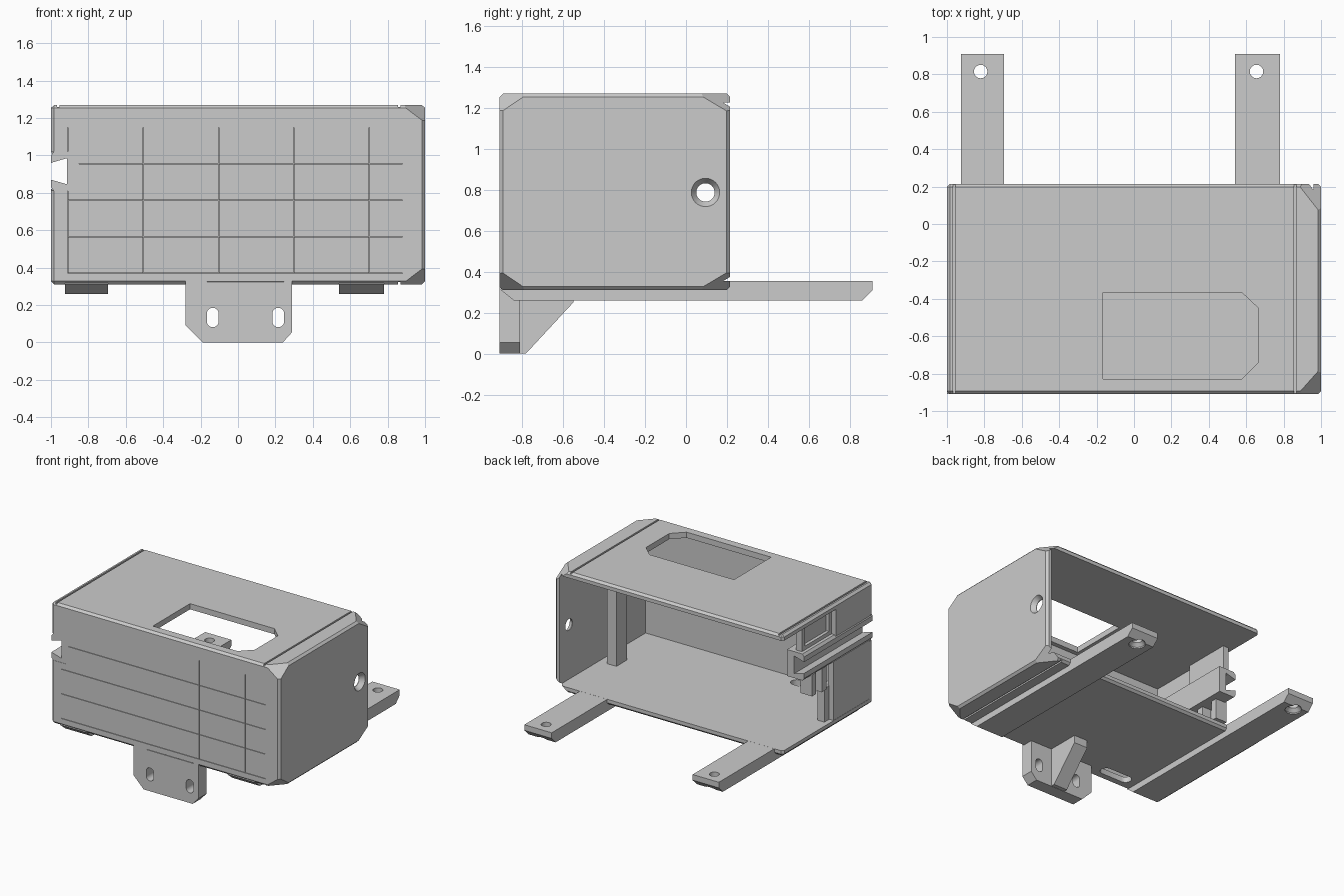
import bpy, bmesh, math
from mathutils import Vector

if "Cube" in bpy.data.objects:
    bpy.data.objects.remove(bpy.data.objects["Cube"], do_unlink=True)

grey = bpy.data.materials.new("plain grey")
grey.use_nodes = True
grey.diffuse_color = (0.6, 0.6, 0.6, 1)
grey.node_tree.nodes["Principled BSDF"].inputs["Base Color"].default_value = (0.6, 0.6, 0.6, 1)


def finish(name, bm):
    bmesh.ops.recalc_face_normals(bm, faces=bm.faces)
    mesh = bpy.data.meshes.new(name)
    bm.to_mesh(mesh)
    bm.free()
    mesh.materials.append(grey)
    obj = bpy.data.objects.new(name, mesh)
    bpy.context.collection.objects.link(obj)
    return obj


def place(axis, u, v, a):
    return {"x": (a, u, v), "y": (u, a, v), "z": (u, v, a)}[axis]


def loft(name, axis, rings):
    """Joins matching 2D outlines, given as (position, outline), along an axis."""
    bm = bmesh.new()
    loops = [[bm.verts.new(place(axis, u, v, a)) for u, v in pts] for a, pts in rings]
    n = len(loops[0])
    for low, high in zip(loops, loops[1:]):
        for i in range(n):
            j = (i + 1) % n
            bm.faces.new((low[i], low[j], high[j], high[i]))
    bm.faces.new(loops[0])
    bm.faces.new(loops[-1])
    return finish(name, bm)


def prism(name, axis, pts, a, b):
    return loft(name, axis, [(a, pts), (b, pts)])


def box(name, x0, x1, y0, y1, z0, z1):
    return prism(name, "z", [(x0, y0), (x1, y0), (x1, y1), (x0, y1)], z0, z1)


def circle(u, v, r, n=32):
    return [(u + r * math.cos(t * math.tau / n), v + r * math.sin(t * math.tau / n))
            for t in range(n)]


def slot(u, v, r, du, dv):
    """Round-ended outline, stretched by du or dv to each side."""
    pts = []
    for i in range(32):
        t = (i + 0.5) * math.tau / 32
        c, s = math.cos(t), math.sin(t)
        pts.append((u + r * c + math.copysign(du, c), v + r * s + math.copysign(dv, s)))
    return pts


def cut(obj, cutter):
    mod = obj.modifiers.new("cut", "BOOLEAN")
    mod.operation = "DIFFERENCE"
    mod.solver = "EXACT"
    mod.object = cutter
    bpy.context.view_layer.objects.active = obj
    bpy.ops.object.modifier_apply(modifier=mod.name)
    bpy.data.objects.remove(cutter, do_unlink=True)


# Housing: bevelled block with its corners at the closed end sliced off
X, Y0, Y1, Z0, Z1 = 1.0, -0.91, 0.215, 0.31, 1.27
housing = box("housing", -X, X, Y0, Y1, Z0, Z1)
bm = bmesh.new()
bm.from_mesh(housing.data)
bmesh.ops.bevel(bm, geom=list(bm.edges), offset=0.017, segments=1, affect="EDGES")
for y, dy in ((Y0, 0.14), (Y1, -0.16)):
    for z, dz in ((Z0, 0.095), (Z1, -0.095)):
        normal = Vector((1 / 0.125, -1 / dy, -1 / dz))
        r = bmesh.ops.bisect_plane(bm, geom=bm.verts[:] + bm.edges[:] + bm.faces[:],
                                   plane_co=(X - 0.125, y, z), plane_no=normal,
                                   clear_outer=True)
        rim = [e for e in r["geom_cut"] if isinstance(e, bmesh.types.BMEdge)]
        bmesh.ops.holes_fill(bm, edges=rim, sides=0)
bmesh.ops.recalc_face_normals(bm, faces=bm.faces)
bm.to_mesh(housing.data)
bm.free()

# Hollow interior, open at the back and one end
cut(housing, box("cavity", -1.2, 0.96, -0.865, 0.4, 0.355, 1.225))

# Window in the top
window = [(-0.165, -0.83), (0.575, -0.83), (0.665, -0.74), (0.665, -0.45),
          (0.575, -0.365), (-0.165, -0.365)]
cut(housing, prism("window_cutter", "z", window, 1.1, 1.4))

# Seams across top and bottom
for x, z in ((0.862, Z1), (0.862, Z0), (-0.962, Z1)):
    cut(housing, box("seam", x - 0.007, x + 0.007, -1, 0.4, z - 0.012, z + 0.012))

# Countersunk hole in the end wall
cut(housing, loft("wall_hole", "x", [(0.9, circle(0.095, 0.787, 0.045)),
                                     (0.965, circle(0.095, 0.787, 0.045)),
                                     (1.001, circle(0.095, 0.787, 0.07)),
                                     (1.05, circle(0.095, 0.787, 0.07))]))

# Floor slot and room for the rail
cut(housing, prism("floor_slot", "z", slot(-0.5, -0.8, 0.045, 0.09, 0), 0.2, 0.4))
cut(housing, box("rail_gap", -1.2, -0.851, -1, -0.8, 0.811, 1.019))

# Fine grid of slits on the front
for i in range(5):
    x = -0.91 + 0.403 * i
    cut(housing, box("slit", x - 0.0015, x + 0.0015, -1, -0.885, 0.37, 1.15))
for i in range(4):
    z = 0.37 + 0.195 * i
    cut(housing, box("slit", -0.91, 0.88, -1, -0.885, z - 0.0015, z + 0.0015))

# Dovetail rail at the open end
rail = [(-1, 0.87), (-0.913, 0.845), (-0.913, 0.985), (-1, 0.96), (-1, 1.0),
        (-0.985, 1.02), (-0.85, 1.02), (-0.85, 0.81), (-0.985, 0.81), (-1, 0.83)]
parts = [housing, prism("dovetail_rail", "y", rail, -0.908, -0.05)]

# End panels, latch blocks and inner post
parts += [
    box("upper_end_panel", -0.998, -0.95, -0.89, -0.45, 1.01, 1.24),
    box("lower_end_panel", -0.998, -0.95, -0.89, -0.42, 0.33, 0.82),
    box("lower_end_step", -0.96, -0.9, -0.5, -0.36, 0.34, 0.62),
    box("latch_block", -1.0, -0.9, -0.2, -0.15, 0.65, 0.82),
    box("latch_block_inner", -0.98, -0.9, -0.36, -0.3, 0.62, 0.82),
    box("inner_post", 0.806, 0.89, -0.41, -0.28, 0.35, 1.23),
]
frame = box("end_frame", -0.96, -0.91, -0.46, -0.08, 1.01, 1.235)
cut(frame, box("frame_recess", -1.1, -0.935, -0.42, -0.12, 1.05, 1.2))
parts.append(frame)

# Mounting arms with countersunk holes
arm = [(-0.905, 0.312), (-0.84, 0.26), (0.86, 0.26), (0.91, 0.31),
       (0.91, 0.3545), (-0.88, 0.3545)]
for side, x0, x1, hx in (("right", -0.925, -0.695, -0.82), ("left", 0.54, 0.78, 0.655)):
    o = prism(side + "_mounting_arm", "x", arm, x0, x1)
    cut(o, loft("arm_hole", "z", [(0.2, circle(hx, 0.815, 0.06)),
                                  (0.27, circle(hx, 0.815, 0.06)),
                                  (0.295, circle(hx, 0.815, 0.036)),
                                  (0.4, circle(hx, 0.815, 0.036))]))
    parts.append(o)

# Front bracket with slots and a gusset behind it
tab = [(-0.28, 0.327), (-0.28, 0.09), (-0.19, 0), (0.24, 0), (0.29, 0.055), (0.29, 0.327)]
bracket = prism("front_bracket", "y", tab, Y0, -0.81)
for x in (-0.135, 0.215):
    cut(bracket, prism("bracket_slot", "y", slot(x, 0.133, 0.032, 0, 0.02), -1, -0.7))
cut(bracket, box("bracket_slit", -0.165, 0.245, -1, -0.885, 0.322, 0.325))
gusset = [(-0.82, 0.002), (-0.78, 0.002), (-0.55, 0.25), (-0.55, 0.32), (-0.82, 0.32)]
parts += [bracket, prism("bracket_gusset", "x", gusset, -0.02, 0.1)]

# Shading
bpy.ops.object.select_all(action="DESELECT")
for o in parts:
    o.select_set(True)
bpy.context.view_layer.objects.active = housing
bpy.ops.object.shade_smooth_by_angle(angle=math.radians(25))
